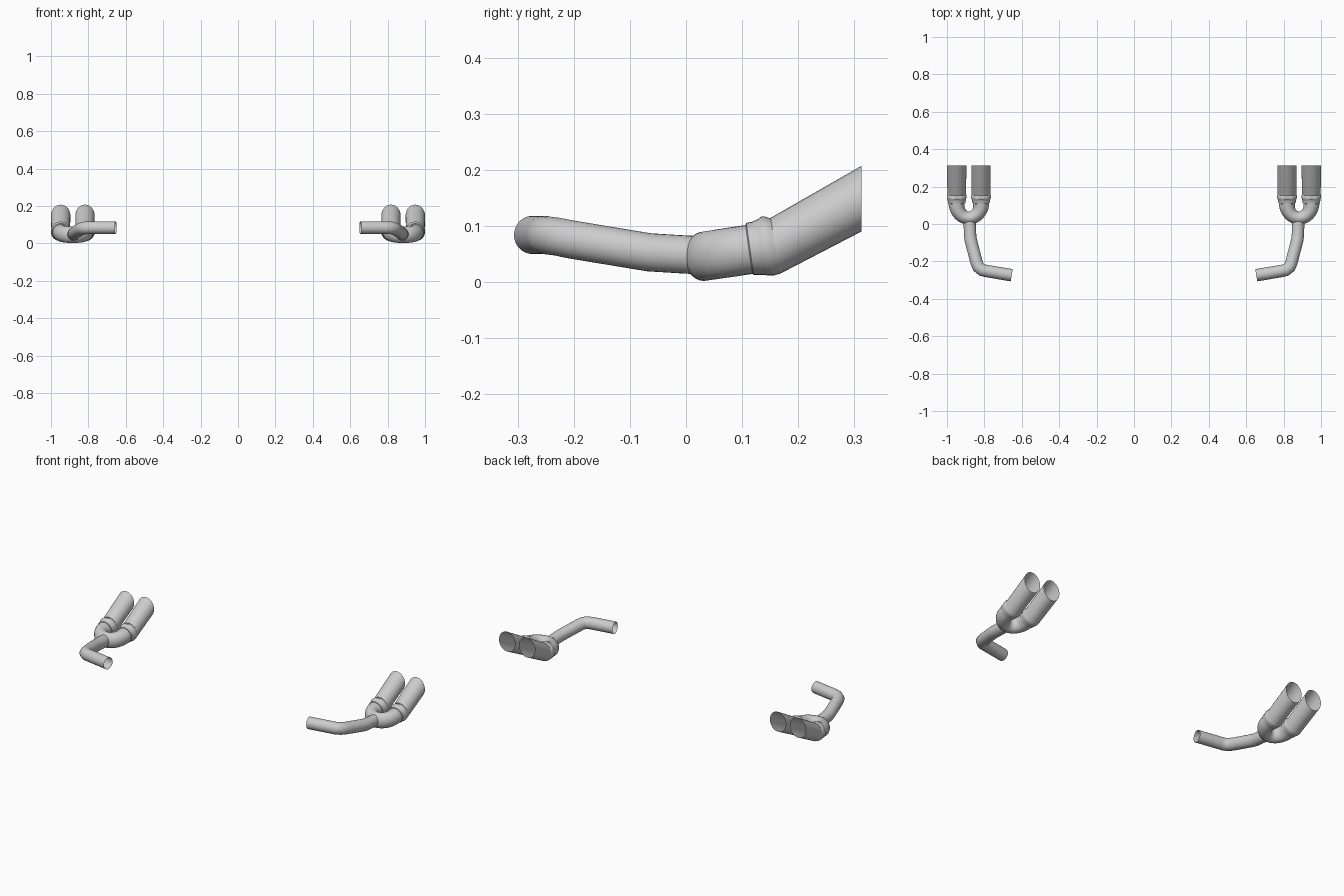
import bpy, math
from mathutils import Vector

if "Cube" in bpy.data.objects:
    bpy.data.objects.remove(bpy.data.objects["Cube"])

SIDES = 28
MID = 0.883          # x of the fork's centre line
HALF = 0.065         # offset of each tailpipe from it


def tube(name, rings):
    """Open tube through rings of (centre, normal, half width, half height), mirrored in x."""
    verts, faces = [], []
    for c, n, rw, rh in rings:
        n = Vector(n).normalized()
        side = n.cross(Vector((0, 0, 1))).normalized()
        up = side.cross(n)
        for i in range(SIDES):
            a = 2 * math.pi * i / SIDES
            verts.append(Vector(c) + side * rw * math.cos(a) + up * rh * math.sin(a))
    for r in range(len(rings) - 1):
        for i in range(SIDES):
            a, b = r * SIDES + i, r * SIDES + (i + 1) % SIDES
            faces.append((b, a, a + SIDES, b + SIDES))
    me = bpy.data.meshes.new(name)
    me.from_pydata(verts, [], faces)
    ob = bpy.data.objects.new(name, me)
    bpy.context.collection.objects.link(ob)
    bpy.context.view_layer.objects.active = ob
    ob.select_set(True)
    bpy.ops.object.shade_smooth_by_angle(angle=math.radians(35))
    ob.select_set(False)
    ob.modifiers.new("mirror", 'MIRROR').use_mirror_merge = False
    return ob


def sweep(name, path, radii):
    """Tube along a path, each ring facing the average of its neighbouring segments."""
    p = [Vector(q) for q in path]
    rings = []
    for i, q in enumerate(p):
        d = Vector()
        if i > 0:
            d += (q - p[i - 1]).normalized()
        if i < len(p) - 1:
            d += (p[i + 1] - q).normalized()
        rings.append((q, d, *radii[i]))
    return tube(name, rings)


# inlet pipe with its elbow
inlet = [(0.654, -0.274, 0.084), (0.785, -0.252, 0.084), (0.812, -0.246, 0.083),
         (0.832, -0.230, 0.081), (0.842, -0.205, 0.076), (0.872, -0.090, 0.057),
         (0.876, -0.065, 0.053), (0.878, 0.000, 0.049), (0.881, 0.025, 0.048)]
sweep("inlet_pipe", inlet, [(0.033, 0.034)] * len(inlet))

# U-shaped fork joining the two tailpipes
path, radii = [], []
N = 16
for i in range(N + 1):
    a = math.pi + math.pi * i / N
    s = -math.sin(a)
    path.append((MID + HALF * math.cos(a), 0.105 - 0.073 * s, 0.057 - 0.011 * s))
    radii.append((0.043 - 0.008 * s, 0.044))
path = [(MID - HALF, 0.135, 0.061)] + path + [(MID + HALF, 0.135, 0.061)]
radii = [radii[0]] + radii + [radii[-1]]
sweep("fork", path, radii)

for label, x in (("inner", MID - HALF), ("outer", MID + HALF)):
    tilt = (0, 0.99, 0.14)
    # clamp collar between fork and tip
    tube(label + "_collar", [((x, y, z), tilt, r, r) for y, z, r in (
        (0.112, 0.058, 0.043), (0.114, 0.059, 0.047), (0.124, 0.060, 0.048),
        (0.134, 0.062, 0.050), (0.141, 0.064, 0.053), (0.149, 0.064, 0.053),
        (0.158, 0.064, 0.050))])
    # tailpipe tip, cut upright at the rear
    tube(label + "_tip", [((x, 0.158, 0.064), tilt, 0.050, 0.051),
                          ((x, 0.3125, 0.1485), (0, 1, 0), 0.052, 0.0585)])
